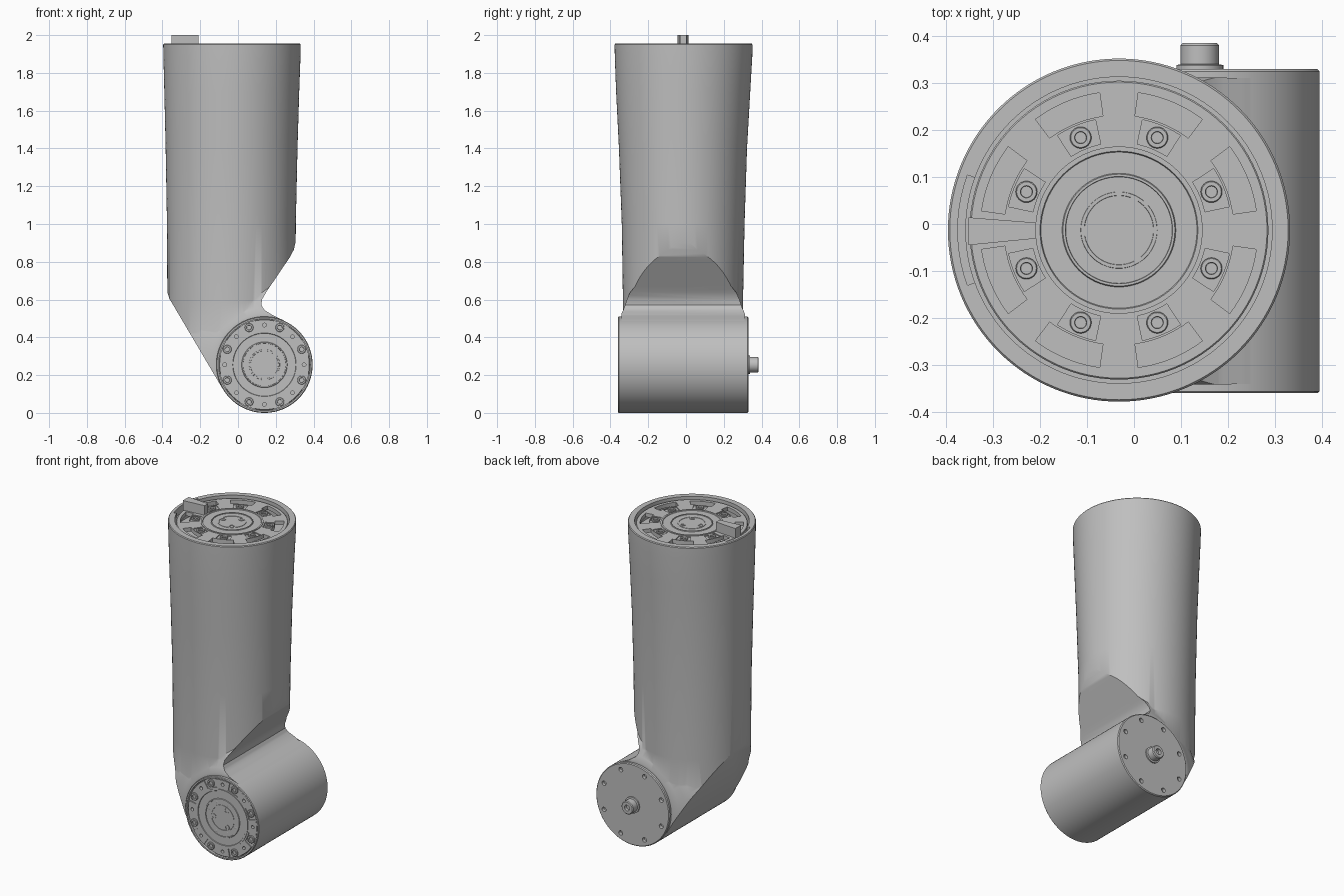
import bpy, bmesh
from math import cos, sin, radians, tau
from mathutils import Matrix

if "Cube" in bpy.data.objects:
    bpy.data.objects.remove(bpy.data.objects["Cube"])

GREY = (0.52, 0.52, 0.52, 1)
metal = bpy.data.materials.new("satin_grey_metal")
metal.use_nodes = True
metal.diffuse_color = GREY
metal.node_tree.nodes["Principled BSDF"].inputs["Base Color"].default_value = GREY

parts = []


def add_object(name, bm, matrix=Matrix()):
    bmesh.ops.recalc_face_normals(bm, faces=bm.faces)
    mesh = bpy.data.meshes.new(name)
    bm.to_mesh(mesh)
    bm.free()
    mesh.materials.append(metal)
    obj = bpy.data.objects.new(name, mesh)
    obj.matrix_world = matrix
    bpy.context.collection.objects.link(obj)
    parts.append(obj)
    return obj


def loft(name, rings, segs=96, matrix=Matrix()):
    """Skin a stack of ellipses (cx, cy, rx, ry, z) and cap both ends."""
    bm = bmesh.new()
    loops = [[bm.verts.new((cx + rx * cos(tau * i / segs), cy + ry * sin(tau * i / segs), z))
              for i in range(segs)] for cx, cy, rx, ry, z in rings]
    for a, b in zip(loops, loops[1:]):
        for i in range(segs):
            j = (i + 1) % segs
            bm.faces.new((a[i], a[j], b[j], b[i]))
    bm.faces.new(loops[0])
    bm.faces.new(loops[-1])
    return add_object(name, bm, matrix)


def lathe(name, profile, segs=96, matrix=Matrix()):
    return loft(name, [(0, 0, r, r, z) for r, z in profile], segs, matrix)


def prisms(name, outlines, z0, z1, matrix=Matrix()):
    """Extrude one or more flat outlines into a single object."""
    bm = bmesh.new()
    for outline in outlines:
        low = [bm.verts.new((x, y, z0)) for x, y in outline]
        high = [bm.verts.new((x, y, z1)) for x, y in outline]
        bm.faces.new(low)
        bm.faces.new(high)
        for i in range(len(low)):
            j = (i + 1) % len(low)
            bm.faces.new((low[i], low[j], high[j], high[i]))
    return add_object(name, bm, matrix)


def polar(r, deg):
    return r * cos(radians(deg)), r * sin(radians(deg))


def sector(r0, r1, mid, half, steps=10):
    angles = [mid - half + 2 * half * i / steps for i in range(steps + 1)]
    return [polar(r1, a) for a in angles] + [polar(r0, a) for a in reversed(angles)]


def disc(r, dist, deg, n=16):
    cx, cy = polar(dist, deg)
    return [(cx + r * cos(tau * i / n), cy + r * sin(tau * i / n)) for i in range(n)]


def combine(obj, tool, operation):
    """Apply a boolean and discard the tool object."""
    mod = obj.modifiers.new("combine", "BOOLEAN")
    mod.operation, mod.object, mod.solver = operation, tool, "EXACT"
    tool.hide_render = True
    bpy.context.view_layer.update()
    graph = bpy.context.evaluated_depsgraph_get()
    mesh = bpy.data.meshes.new_from_object(obj.evaluated_get(graph))
    obj.modifiers.clear()
    obj.data = mesh
    parts.remove(tool)
    bpy.data.objects.remove(tool)


def copies(first, spots, matrix):
    """Place an object at each (x, y) spot, sharing its mesh."""
    for n, (x, y) in enumerate(spots):
        obj = first if n == 0 else first.copy()
        if n:
            bpy.context.collection.objects.link(obj)
            parts.append(obj)
        obj.matrix_world = matrix @ Matrix.Translation((x, y, 0))


EIGHTHS = [22.5 + 45 * k for k in range(8)]
TO_FRONT = Matrix.Rotation(radians(90), 4, "X")
TO_BACK = Matrix.Rotation(radians(-90), 4, "X")
top_frame = Matrix.Translation((-0.032, -0.013, 1.94))
joint_frame = Matrix.Translation((0.14, 0, 0.255)) @ TO_FRONT
front_frame = Matrix.Translation((0.14, -0.354, 0.255)) @ TO_FRONT
back_frame = Matrix.Translation((0.14, 0.33, 0.255)) @ TO_BACK

# Main tube with a recessed top
arm = loft("arm_tube", [
    (-0.035, -0.016, 0.339, 0.317, 0.04), (-0.035, -0.016, 0.339, 0.318, 0.6),
    (-0.035, -0.015, 0.341, 0.325, 1.0), (-0.034, -0.016, 0.349, 0.339, 1.4),
    (-0.033, -0.015, 0.357, 0.355, 1.7), (-0.032, -0.013, 0.363, 0.364, 1.89),
    (-0.032, -0.013, 0.364, 0.365, 1.95), (-0.032, -0.013, 0.36, 0.361, 1.955),
    (-0.032, -0.013, 0.326, 0.326, 1.955), (-0.032, -0.013, 0.326, 0.326, 1.87)], 128)

# Flared neck around the lower joint, trimmed to the elbow outline
flare = [(0.25, 0.34), (0.27, 0.342), (0.30, 0.328), (0.34, 0.315), (0.38, 0.298), (0.44, 0.25)]
back_flare = [(r, 0.03 - z) for r, z in reversed(flare)]
neck = lathe("neck", [(0.24, 0.2)] + flare + back_flare + [(0.24, -0.2)], 128, joint_frame)
combine(arm, neck, "UNION")
outline = [(-0.6, 2.2), (-0.6, 1.0), (-0.378, 0.68), (-0.374, 0.64), (-0.364, 0.606),
           (-0.08, 0.125), (0.14, 0.25), (0.27, 0.474), (0.235, 0.493), (0.18, 0.519),
           (0.14, 0.545), (0.124, 0.57), (0.127, 0.6), (0.15, 0.64), (0.275, 0.825),
           (0.296, 0.865), (0.306, 0.91), (0.6, 1.2), (0.6, 2.2)]
combine(arm, prisms("elbow_outline", [outline], -0.7, 0.7, TO_FRONT), "INTERSECT")

# Widened slot in the top rim beside the key
combine(arm, prisms("rim_slot", [sector(0.3, 0.343, 180, 20)], -0.03, 0.1, top_frame), "DIFFERENCE")

# Lower joint housing with a recessed front and screw holes at the back
housing = lathe("joint_housing", [(0.25, -0.33), (0.255, -0.325), (0.255, 0.356), (0.251, 0.36),
                                  (0.243, 0.36), (0.243, 0.325)], 128, joint_frame)
holes = prisms("back_holes", [disc(0.014, 0.215, a) for a in EIGHTHS], -0.02, 0.03, back_frame)
combine(housing, holes, "DIFFERENCE")

# Cable plug on the back of the joint
lathe("back_plug", [(0.05, -0.01), (0.05, 0.008), (0.041, 0.01), (0.041, 0.05), (0.036, 0.055),
                    (0.018, 0.055), (0.018, 0.035)], 40, back_frame)


def joint_face(name, frame, radius, openings):
    """Flange plate with bolt pockets, bolts and a stepped hub."""
    plate = lathe(name + "_plate", [(radius, -0.025), (radius, -0.003), (radius - 0.003, 0)],
                  96, frame)
    pads = [sector(0.187, 0.24, a, 10.5) for a in EIGHTHS]
    combine(plate, prisms("pads", pads, -0.006, 0.02, frame), "DIFFERENCE")
    combine(plate, prisms("openings", openings, -0.05, 0.02, frame), "DIFFERENCE")
    lathe(name + "_hub", [
        (0.178, -0.02), (0.178, 0.004), (0.168, 0.004), (0.165, -0.002), (0.122, -0.002),
        (0.119, 0.004), (0.114, 0.004), (0.112, -0.006), (0.083, -0.006), (0.081, 0.002),
        (0.074, 0.002), (0.072, -0.004), (0.037, -0.004), (0.037, -0.028)], 72, frame)
    bolt = lathe(name + "_bolt", [(0.023, -0.012), (0.023, 0.001), (0.021, 0.003), (0.013, 0.003),
                                  (0.012, -0.005)], 24)
    copies(bolt, [polar(0.213, a) for a in EIGHTHS], frame)
    screw = lathe(name + "_hub_screw", [(0.011, -0.012), (0.011, -0.001), (0.009, 0.0)], 16)
    copies(screw, [polar(0.098, a) for a in EIGHTHS], frame)
    pin = lathe(name + "_hub_pin", [(0.016, -0.012), (0.016, 0.003), (0.009, 0.003),
                                    (0.009, -0.003)], 20)
    copies(pin, [polar(0.06, a) for a in (63, 183, 303)], frame)


joint_face("top", top_frame, 0.318, [sector(0.245, 0.295, a, 14.5) for a in EIGHTHS])
joint_face("front", front_frame, 0.24, [disc(0.01, 0.21, 45 * k) for k in range(8)])

# Raised alignment key on the top face
prisms("top_key", [[(-0.352, -0.045), (-0.21, -0.031), (-0.21, 0.003), (-0.352, 0.014)]], 1.92, 2.0)

# Smooth shading with crisp edges
bpy.ops.object.select_all(action="DESELECT")
for part in parts:
    part.select_set(True)
bpy.context.view_layer.objects.active = arm
bpy.ops.object.shade_smooth_by_angle(angle=radians(35))
